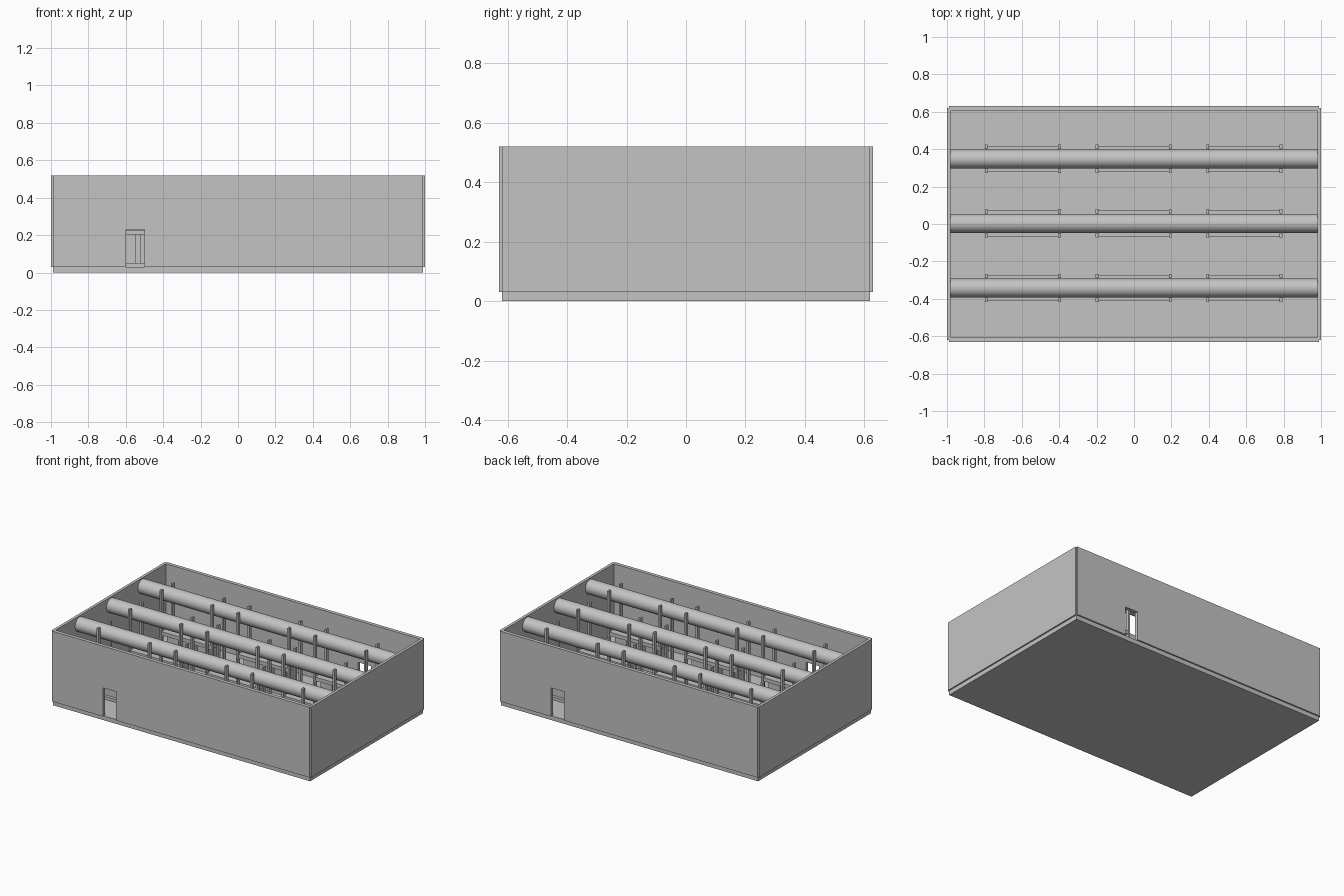
import bpy
import math

if "Cube" in bpy.data.objects:
    bpy.data.objects.remove(bpy.data.objects["Cube"], do_unlink=True)

# One plain grey for everything
grey = bpy.data.materials.new("plain grey")
grey.use_nodes = True
COLOUR = (0.55, 0.55, 0.55, 1)
grey.diffuse_color = COLOUR
grey.node_tree.nodes["Principled BSDF"].inputs["Base Color"].default_value = COLOUR


def box(name, x, y, z):
    """Box from (min, max) ranges on each axis."""
    verts = [(a, b, c) for a in x for b in y for c in z]
    faces = [(0, 1, 3, 2), (4, 6, 7, 5), (0, 4, 5, 1),
             (2, 3, 7, 6), (0, 2, 6, 4), (1, 5, 7, 3)]
    mesh = bpy.data.meshes.new(name)
    mesh.from_pydata(verts, [], faces)
    mesh.materials.append(grey)
    obj = bpy.data.objects.new(name, mesh)
    bpy.context.collection.objects.link(obj)
    return obj


def around(centre, half):
    return (centre - half, centre + half)


FLOOR, TOP = 0.03, 0.52

# Floor slab and side walls
box("floor_slab", (-0.99, 0.99), (-0.62, 0.62), (0, FLOOR))
for side, s in (("left", 1), ("right", -1)):
    box(side + "_wall", sorted((s * 0.98, s)), (-0.62, 0.62), (FLOOR, TOP))


# Long walls, each with an open doorway
def door_wall(name, s):
    outline = [(-0.99, FLOOR), (-0.6, FLOOR), (-0.6, 0.23), (-0.5, 0.23),
               (-0.5, FLOOR), (0.99, FLOOR), (0.99, TOP), (-0.99, TOP)]
    n = len(outline)
    verts = [(s * x, -s * y, z) for y in (0.63, 0.605) for x, z in outline]
    faces = [tuple(range(n)), tuple(reversed(range(n, 2 * n)))]
    faces += [(i, i + n, (i + 1) % n + n, (i + 1) % n) for i in range(n)]
    mesh = bpy.data.meshes.new(name)
    mesh.from_pydata(verts, [], faces)
    mesh.materials.append(grey)
    bpy.context.collection.objects.link(bpy.data.objects.new(name, mesh))


door_wall("front_wall", 1)
door_wall("back_wall", -1)

for row in (-1, 0, 1):
    y = row * 0.345 + 0.003
    # Overhead pipe running wall to wall
    bpy.ops.mesh.primitive_cylinder_add(vertices=48, radius=0.05, depth=1.96,
                                        location=(0, y, 0.462),
                                        rotation=(0, math.pi / 2, 0))
    pipe = bpy.context.object
    pipe.name = "overhead_pipe"
    pipe.data.materials.append(grey)
    bpy.ops.object.shade_smooth_by_angle()

    for column in (-1, 0, 1):
        x = column * 0.592 - 0.002
        # Rack posts
        for sx in (-1, 1):
            for sy in (-1, 1):
                box("rack_post", around(x + sx * 0.196, 0.007),
                    around(y + sy * 0.064, 0.012), (FLOOR, 0.51))
        # Rack shelves
        for name, z in (("lower_shelf", (FLOOR, 0.05)), ("upper_shelf", (0.2, 0.225))):
            box(name, around(x, 0.194), around(y, 0.07), z)
        # Crates on the lower shelf
        for i in (-1, 0, 1):
            box("crate", around(x + i * 0.118, 0.045), around(y, 0.05), (0.05, 0.2))
